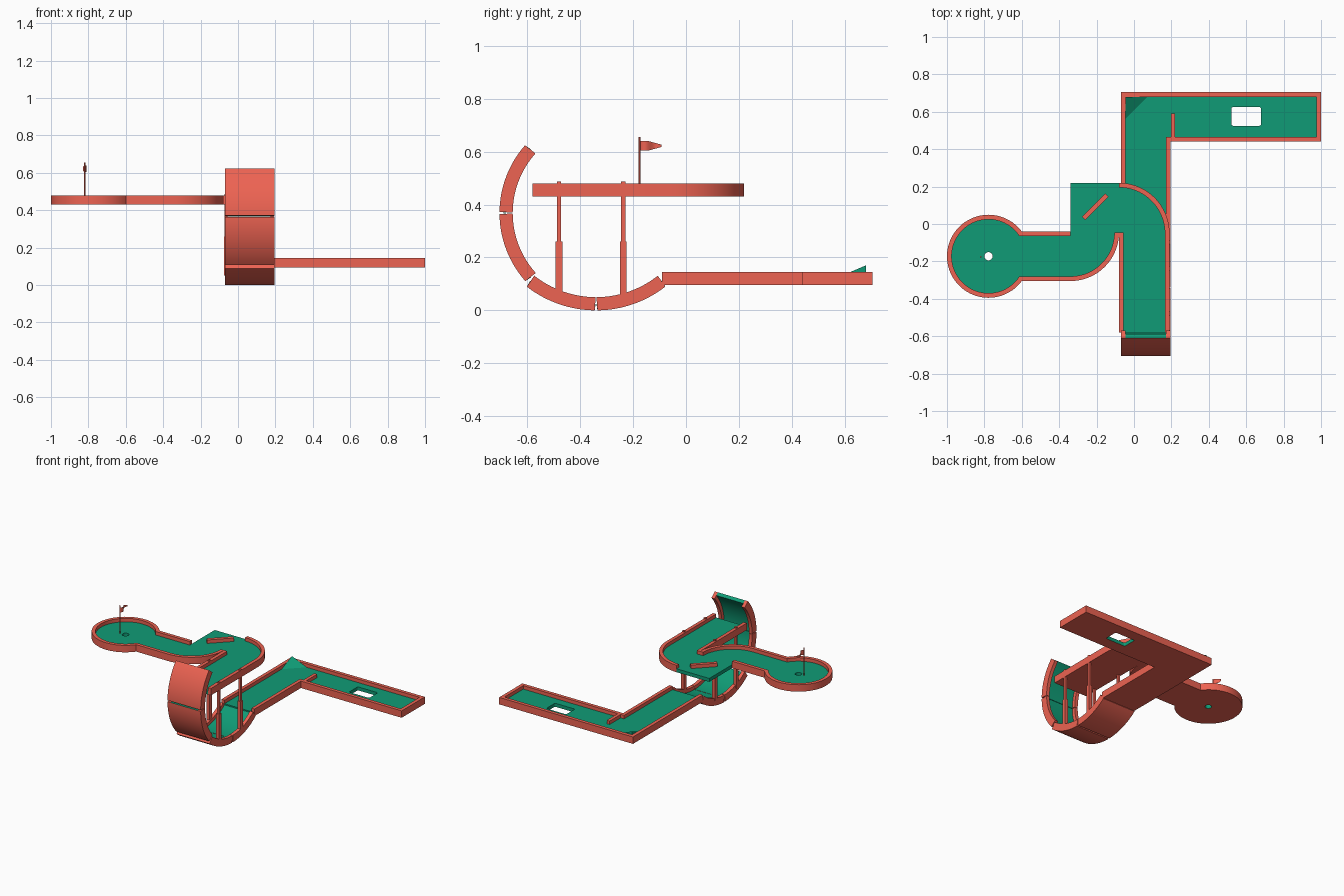
import bpy, bmesh, math
from mathutils import Vector

if "Cube" in bpy.data.objects:
    bpy.data.objects.remove(bpy.data.objects["Cube"])


def material(name, rgb):
    m = bpy.data.materials.new(name)
    m.diffuse_color = (*rgb, 1)
    m.use_nodes = True
    m.node_tree.nodes["Principled BSDF"].inputs["Base Color"].default_value = m.diffuse_color
    return m


RED = material("coral", (0.85, 0.125, 0.085))
GREEN = material("turf", (0.005, 0.33, 0.18))


def finish(name, bm, is_turf):
    """Write a bmesh to an object; is_turf(center, normal) picks the green faces."""
    bmesh.ops.recalc_face_normals(bm, faces=bm.faces)
    for f in bm.faces:
        f.material_index = 1 if is_turf(f.calc_center_median(), f.normal) else 0
    me = bpy.data.meshes.new(name)
    bm.to_mesh(me)
    bm.free()
    me.materials.append(RED)
    me.materials.append(GREEN)
    me.shade_smooth()
    me.set_sharp_from_angle(angle=math.radians(30))
    ob = bpy.data.objects.new(name, me)
    bpy.context.collection.objects.link(ob)
    return ob


def none(c, n):
    return False


def not_below(c, n):
    return n.z > -0.5


def prism(name, loops, lo, hi, axis='Z', is_turf=none):
    """Extrude outlines (first outer, then holes) from lo to hi along an axis."""
    bm = bmesh.new()
    edges = []
    for pts in loops:
        vs = [bm.verts.new((a, b, lo) if axis == 'Z' else (lo, a, b)) for a, b in pts]
        edges += [bm.edges.new((vs[i - 1], vs[i])) for i in range(len(vs))]
    bmesh.ops.triangle_fill(bm, use_beauty=True, edges=edges)
    ext = bmesh.ops.extrude_face_region(bm, geom=bm.faces[:])
    d = Vector((0, 0, hi - lo)) if axis == 'Z' else Vector((hi - lo, 0, 0))
    bmesh.ops.translate(bm, vec=d, verts=[g for g in ext['geom'] if isinstance(g, bmesh.types.BMVert)])
    return finish(name, bm, is_turf)


def rect(x0, x1, y0, y1):
    return [(x0, y0), (x1, y0), (x1, y1), (x0, y1)]


def arc(cx, cy, r, a0, a1, n=24):
    return [(cx + r * math.cos(math.radians(a0 + (a1 - a0) * i / n)),
             cy + r * math.sin(math.radians(a0 + (a1 - a0) * i / n))) for i in range(n + 1)]


T = 0.025                    # wall and floor thickness
XL, XR = -0.07, 0.195        # lane sides

# --- lower L-shaped lane ---
L0, L1 = 0.095, 0.145
hole = []
for cx, cy, a in ((0.67, 0.615, 0), (0.53, 0.615, 90), (0.53, 0.535, 180), (0.67, 0.535, 270)):
    hole += arc(cx, cy, 0.01, a, a + 90, 4)
prism("lower_floor", [[(XL + T, -0.09), (XR - T, -0.09), (XR - T, 0.465), (0.975, 0.465),
                       (0.975, 0.68), (XL + T, 0.68)], hole], L0, L0 + T, is_turf=not_below)
prism("lower_outer_wall", [[(XL, -0.09), (XL + T, -0.09), (XL + T, 0.68), (0.975, 0.68),
                            (0.975, 0.465), (XR - T, 0.465), (XR - T, -0.09), (XR, -0.09),
                            (XR, 0.44), (1, 0.44), (1, 0.705), (XL, 0.705)]], L0, L1)
prism("lower_baffle", [rect(0.197, 0.22, 0.46, 0.59)], L0 + T / 2, L1)

# corner ramp
bm = bmesh.new()
for co in ((-0.045, 0.68, 0.115), (0.075, 0.68, 0.119), (-0.045, 0.56, 0.119), (-0.045, 0.68, 0.17)):
    bm.verts.new(co)
bmesh.ops.convex_hull(bm, input=bm.verts[:])
finish("corner_ramp", bm, lambda c, n: True)


# --- curved loop pieces: (center y, center z, outer radius, start, end angle) ---
def band(c, r0, r1, a0, a1, trim):
    return (arc(*c, r1, a0 + trim, a1 - trim, 16) +
            arc(*c, r0, a1 - trim * .3, a0 + trim * .3, 16))


PIECES = [(-0.34, 0.427, 0.427, 270, 308.5), (-0.34, 0.427, 0.427, 231.5, 270),
          (-0.317, 0.368, 0.388, 180, 222.3), (-0.317, 0.368, 0.388, 138, 180)]
for i, (cy, cz, r, a0, a1) in enumerate(PIECES, 1):
    c = (cy, cz)

    def inner(p, n, cy=cy, cz=cz):
        return n.y * (p.y - cy) + n.z * (p.z - cz) < 0.05

    prism(f"loop_floor_{i}", [band(c, r - T, r, a0, a1, 0.7)], XL + T, XR - T, 'X', inner)
    for side, x in (("left", XL), ("right", XR - T)):
        prism(f"loop_wall_{side}_{i}", [band(c, r - 2 * T, r, a0, a1, 0.7)], x, x + T, 'X')

# --- upper deck ---
D0, D1 = 0.43, 0.48
CX, CY = -0.778, -0.1725     # putting green center


def cup_side(r, half):
    a = math.degrees(math.asin(half / r))
    return arc(CX, CY, r, a, 360 - a, 48)


green_in, green_out = cup_side(0.197, 0.1075), cup_side(0.222, 0.1325)
bend_in, bend_out = arc(-0.34, -0.045, 0.235, -90, 0), arc(-0.34, -0.045, 0.26, -90, 0)
corner_in, corner_out = arc(-0.08, -0.05, 0.245, 0, 90), arc(-0.08, -0.05, 0.27, 0, 90)
prism("deck_floor", [[(-0.055, -0.58), (0.165, -0.58)] + corner_in +
                     [(-0.08, 0.22), (-0.34, 0.22), (-0.34, -0.065)] + green_in + bend_in +
                     [(-0.055, -0.045)],
                     arc(CX, CY, 0.022, 0, 345, 23)], D0, D0 + T, is_turf=not_below)
prism("deck_green_wall", [[(-0.34, -0.04)] + green_out + bend_out + bend_in[::-1] +
                          green_in[::-1] + [(-0.34, -0.065)]], D0, D1)
prism("deck_corner_wall", [[(0.19, -0.58)] + corner_out + corner_in[::-1] + [(0.165, -0.58)]], D0, D1)
prism("deck_left_wall", [rect(-0.08, -0.055, -0.58, -0.045)], D0, D1)
prism("deck_deflector", [[(-0.261, 0.021), (-0.136, 0.146), (-0.154, 0.164), (-0.279, 0.039)]],
      D0 + T / 2, D1)

# --- two-stage support posts ---
for side, x in (("left", -0.063), ("right", 0.183)):
    for end, y in (("front", -0.48), ("back", -0.237)):
        prism(f"post_lower_{side}_{end}", [rect(x - .012, x + .012, y - .013, y + .013)], 0.05, 0.26)
        prism(f"post_upper_{side}_{end}", [rect(x - .008, x + .008, y - .008, y + .008)], 0.26, 0.487)

# --- flag ---
FX, FY = -0.82, -0.176
prism("flag_pole", [arc(FX, FY, 0.004, 0, 330, 11)], 0.445, 0.655)
bm = bmesh.new()
rows = []
for i in range(13):
    t = i / 12
    x = FX + 0.01 * math.sin(t * 2 * math.pi)
    h = 0.018 * (1 if t < 0.4 else 1 - 0.75 * (t - 0.4) / 0.6)
    rows.append([bm.verts.new((x, FY + 0.083 * t, 0.622 + s * h)) for s in (-1, 1)])
for a, b in zip(rows, rows[1:]):
    bm.faces.new((a[0], b[0], b[1], a[1]))
finish("flag", bm, none)
